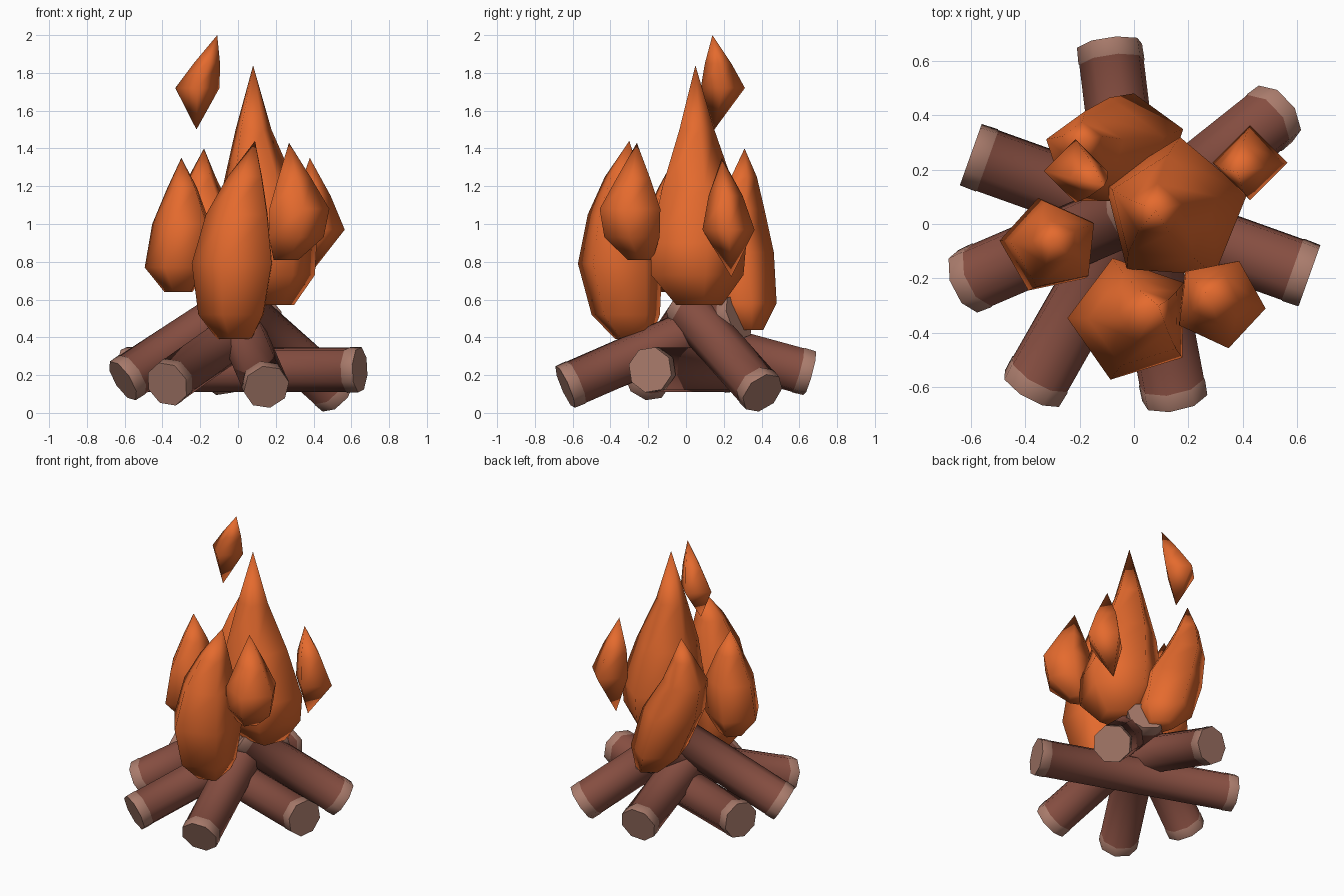
import bpy, bmesh, math
from mathutils import Vector

if "Cube" in bpy.data.objects:
    bpy.data.objects.remove(bpy.data.objects["Cube"])


def material(name, rgb):
    m = bpy.data.materials.new(name)
    m.diffuse_color = (*rgb, 1)
    m.use_nodes = True
    m.node_tree.nodes["Principled BSDF"].inputs["Base Color"].default_value = m.diffuse_color
    return m


BARK = material("bark brown", (0.235, 0.075, 0.052))
WOOD = material("cut wood", (0.40, 0.20, 0.15))
FIRE = material("flame orange", (0.78, 0.145, 0.027))


def finish(bm, name, mats, angle):
    bmesh.ops.recalc_face_normals(bm, faces=bm.faces)
    me = bpy.data.meshes.new(name)
    bm.to_mesh(me)
    bm.free()
    ob = bpy.data.objects.new(name, me)
    bpy.context.collection.objects.link(ob)
    for m in mats:
        me.materials.append(m)
    bpy.ops.object.select_all(action='DESELECT')
    ob.select_set(True)
    bpy.context.view_layer.objects.active = ob
    bpy.ops.object.shade_smooth_by_angle(angle=math.radians(angle))
    return ob


def bridge(bm, a, b, mat=0):
    n = len(a)
    for i in range(n):
        f = bm.faces.new((a[i], a[(i + 1) % n], b[(i + 1) % n], b[i]))
        f.material_index = mat


# Log: eight-sided bark with slightly wider pale cut ends
def log(name, start, end):
    start, end = Vector(start), Vector(end)
    axis = end - start
    length = axis.length
    axis.normalize()
    side = axis.cross(Vector((0, 0, 1))).normalized()
    up = side.cross(axis)
    bm = bmesh.new()
    rings = []
    for d, r in ((0, .123), (.062, .125), (.066, .122),
                 (length - .066, .122), (length - .062, .125), (length, .123)):
        ring = []
        for i in range(8):
            a = (i + .3) * math.tau / 8
            ring.append(bm.verts.new(start + axis * d
                                     + (side * math.cos(a) + up * math.sin(a)) * r))
        rings.append(ring)
    for i, mat in enumerate((1, 1, 0, 1, 1)):
        bridge(bm, rings[i], rings[i + 1], mat)
    for ring in (rings[0], rings[-1]):
        bm.faces.new(ring).material_index = 1
    finish(bm, name, (BARK, WOOD), 50)


# Flame: rings (z, x, y, radius) between a bottom and a pointed tip
def flame(name, rings, tip, turn, sides=5, bottom=None):
    bm = bmesh.new()
    loops = []
    for z, x, y, r in rings:
        angles = [math.radians(turn) + i * math.tau / sides for i in range(sides)]
        loops.append([bm.verts.new((x + r * math.cos(a), y + r * math.sin(a), z))
                      for a in angles])
    for a, b in zip(loops, loops[1:]):
        bridge(bm, a, b)

    def cone(loop, p):
        v = bm.verts.new(p)
        for i in range(sides):
            bm.faces.new((loop[i], loop[(i + 1) % sides], v))
    cone(loops[-1], tip)
    if bottom:
        cone(loops[0], bottom)
    else:
        bm.faces.new(loops[0])
    finish(bm, name, (FIRE,), 95)


# Crossed logs
log("long_log", (-.60, .255, .228), (.645, -.19, .228))
log("back_log", (-.09, .655, .21), (0, -.08, .41))
log("back_right_log", (.52, .405, .105), (.01, 0, .56))
log("front_log", (.15, -.64, .137), (.01, .10, .46))
log("front_left_log", (-.375, -.605, .152), (.13, .28, .51))
log("left_log", (-.61, -.21, .17), (.02, .06, .58))

# Flames
flame("main_flame", [(.57, .17, .06, .13), (.73, .15, .04, .265), (.90, .15, .045, .275),
                     (1.2, .11, .05, .205), (1.5, .08, .05, .10)], (.08, .05, 1.84), 14)
flame("front_flame", [(.39, -.01, -.28, .10), (.52, -.02, -.32, .19), (.79, -.01, -.35, .235),
                      (1.05, .01, -.35, .18), (1.25, .045, -.335, .10)], (.09, -.30, 1.44), 35)
flame("front_right_flame", [(.81, .25, -.24, .07), (.93, .30, -.28, .155), (1.08, .315, -.29, .17),
                            (1.24, .295, -.275, .095)], (.27, -.26, 1.43), 65)
flame("right_flame", [(.97, .427, .225, .138), (1.15, .40, .21, .09)],
      (.38, .19, 1.35), 0, 4, (.37, .24, .72))
flame("back_flame", [(.44, .06, .32, .09), (.58, .0, .29, .19), (.85, -.09, .255, .21),
                     (1.08, -.18, .265, .15), (1.25, -.19, .30, .075)], (-.18, .31, 1.40), 90)
flame("left_flame", [(.64, -.31, -.06, .08), (.77, -.315, -.08, .18), (1.0, -.29, -.08, .165),
                     (1.19, -.29, -.07, .085)], (-.30, -.06, 1.35), 102)
flame("flying_spark", [(1.72, -.215, .195, .117), (1.85, -.165, .17, .07)],
      (-.11, .14, 2.0), 0, 4, (-.22, .15, 1.5))
